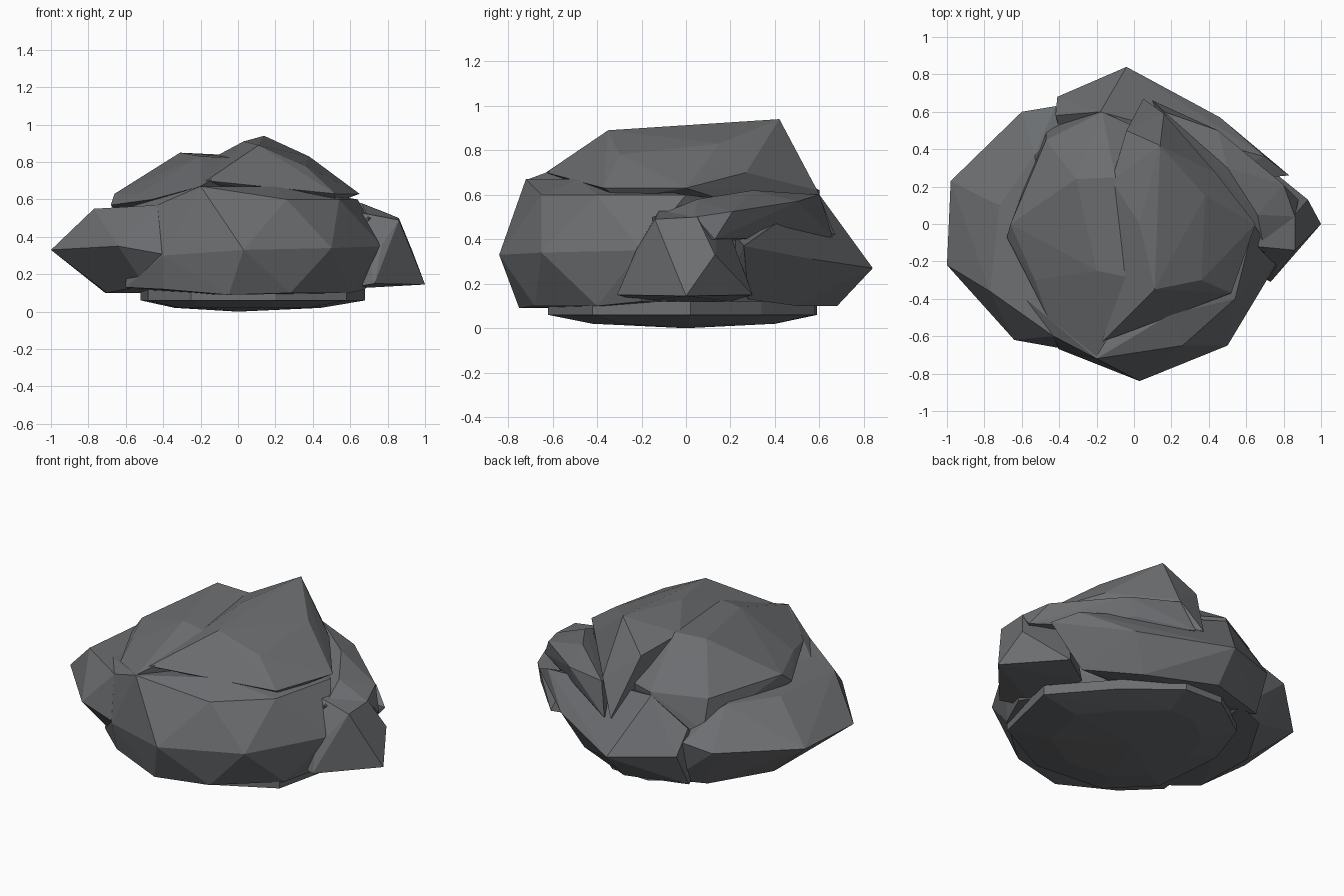
import bpy, bmesh

stone = bpy.data.materials.new("dark_stone")
stone.diffuse_color = (0.15, 0.157, 0.165, 1)


def chunk(name, points):
    """Flat-faced stone chunk: convex hull of a few corner points."""
    bm = bmesh.new()
    for p in points:
        bm.verts.new(p)
    res = bmesh.ops.convex_hull(bm, input=bm.verts[:])
    junk = set(res["geom_interior"]) | set(res["geom_unused"])
    bmesh.ops.delete(bm, geom=[g for g in junk if isinstance(g, bmesh.types.BMVert)],
                     context='VERTS')
    bmesh.ops.recalc_face_normals(bm, faces=bm.faces[:])
    mesh = bpy.data.meshes.new(name)
    bm.to_mesh(mesh)
    bm.free()
    mesh.materials.append(stone)
    ob = bpy.data.objects.new(name, mesh)
    bpy.context.collection.objects.link(ob)
    return ob


# shallow rounded underside
ring = [(0.68, 0.02), (0.4, 0.34), (0.1, 0.58), (-0.15, 0.59), (-0.42, 0.4), (-0.52, 0.1),
        (-0.48, -0.35), (-0.25, -0.58), (0.2, -0.62), (0.58, -0.42)]
chunk("underside", [(x, y, 0.06) for x, y in ring]
      + [(x, y, 0.12) for x, y in ring]
      + [(x * 0.65, y * 0.68, 0.02) for x, y in ring] + [(0, 0, 0.0)])

# big front boulder
chunk("front_boulder", [
    (-0.2, -0.72, 0.67), (0.03, -0.84, 0.33), (0.5, -0.65, 0.34), (0.54, -0.4, 0.6),
    (0.26, -0.65, 0.6), (0.2, -0.48, 0.67), (0.77, -0.2, 0.35), (0.64, 0.0, 0.6),
    (0.28, -0.68, 0.1), (-0.05, -0.75, 0.09), (0.68, -0.2, 0.12), (0.6, -0.4, 0.1),
    (-0.4, -0.67, 0.3), (-0.4, -0.62, 0.12), (-0.43, -0.6, 0.57), (-0.58, -0.4, 0.56),
    (-0.62, -0.15, 0.54), (-0.6, -0.45, 0.13), (-0.5, 0.2, 0.5),
    (0.2, 0.4, 0.55), (-0.5, 0.2, 0.1), (0.3, 0.4, 0.1)])

# left boulder
chunk("left_boulder", [
    (-1.0, -0.22, 0.33), (-0.98, 0.23, 0.34), (-0.64, -0.62, 0.35), (-0.77, -0.36, 0.55),
    (-0.43, -0.6, 0.57), (-0.6, 0.6, 0.35), (-0.72, 0.1, 0.55), (-0.42, 0.63, 0.38),
    (-0.53, 0.37, 0.55), (-0.74, -0.3, 0.18), (-0.71, 0.15, 0.1), (-0.5, 0.5, 0.1),
    (-0.3, 0.58, 0.1), (-0.3, 0.6, 0.35),
    (-0.7, -0.25, 0.1), (-0.36, -0.67, 0.3), (-0.5, -0.5, 0.14), (-0.2, 0.2, 0.3)])

# crown, left half
chunk("left_crown", [
    (-0.31, 0.24, 0.85), (-0.1, 0.25, 0.84), (-0.2, -0.25, 0.83), (-0.66, 0.0, 0.63),
    (-0.53, -0.3, 0.63), (-0.47, 0.45, 0.6), (-0.17, 0.6, 0.62), (-0.2, -0.71, 0.67),
    (-0.46, -0.5, 0.6), (0.05, -0.3, 0.82), (0.05, 0.5, 0.6), (-0.63, 0.0, 0.5),
    (-0.68, -0.07, 0.57), (-0.47, 0.5, 0.42), (-0.25, 0.6, 0.4), (0.2, 0.0, 0.4)])

# crown, right half with the peak
chunk("right_crown", [
    (0.14, 0.42, 0.94), (0.03, 0.0, 0.91), (0.11, -0.35, 0.89), (0.38, 0.15, 0.83),
    (0.36, -0.3, 0.78), (-0.17, -0.63, 0.7), (0.52, -0.37, 0.63), (0.65, 0.0, 0.63),
    (0.44, 0.27, 0.7), (0.16, 0.59, 0.62), (-0.12, 0.23, 0.83), (-0.04, 0.5, 0.77),
    (0.05, 0.67, 0.42), (0.3, 0.2, 0.5), (-0.1, 0.3, 0.5), (0.5, -0.3, 0.58)])

# slab jutting out below the crown on the right
chunk("right_slab", [
    (0.7, -0.15, 0.5), (0.66, 0.05, 0.58), (0.5, 0.3, 0.62), (0.16, 0.6, 0.6),
    (0.8, 0.21, 0.525), (0.86, 0.04, 0.5), (0.88, 0.13, 0.4), (0.45, 0.5, 0.57),
    (0.1, 0.66, 0.41), (0.74, 0.24, 0.45),
    (0.4, 0.5, 0.46), (0.65, -0.15, 0.38), (0.2, 0.2, 0.42)])

# back boulder
chunk("back_boulder", [
    (-0.04, 0.84, 0.27), (0.46, 0.57, 0.31), (0.83, 0.26, 0.37), (0.7, 0.36, 0.44),
    (0.05, 0.66, 0.42), (-0.41, 0.68, 0.31), (-0.42, 0.58, 0.45), (-0.18, 0.6, 0.6),
    (-0.05, 0.68, 0.1), (0.35, 0.5, 0.1), (0.62, 0.28, 0.13), (-0.42, 0.57, 0.1),
    (0.2, 0.2, 0.2), (0.2, 0.2, 0.44), (-0.3, 0.2, 0.2)])

# pointed lump on the right
chunk("right_point", [
    (1.0, 0.0, 0.145), (0.91, 0.03, 0.3), (0.86, -0.14, 0.49), (0.86, 0.05, 0.5),
    (0.93, 0.13, 0.33), (0.77, -0.22, 0.36), (0.73, -0.31, 0.15), (0.72, 0.3, 0.15),
    (0.65, -0.12, 0.53), (0.6, 0.15, 0.55), (0.55, -0.2, 0.12), (0.55, 0.2, 0.12)])
